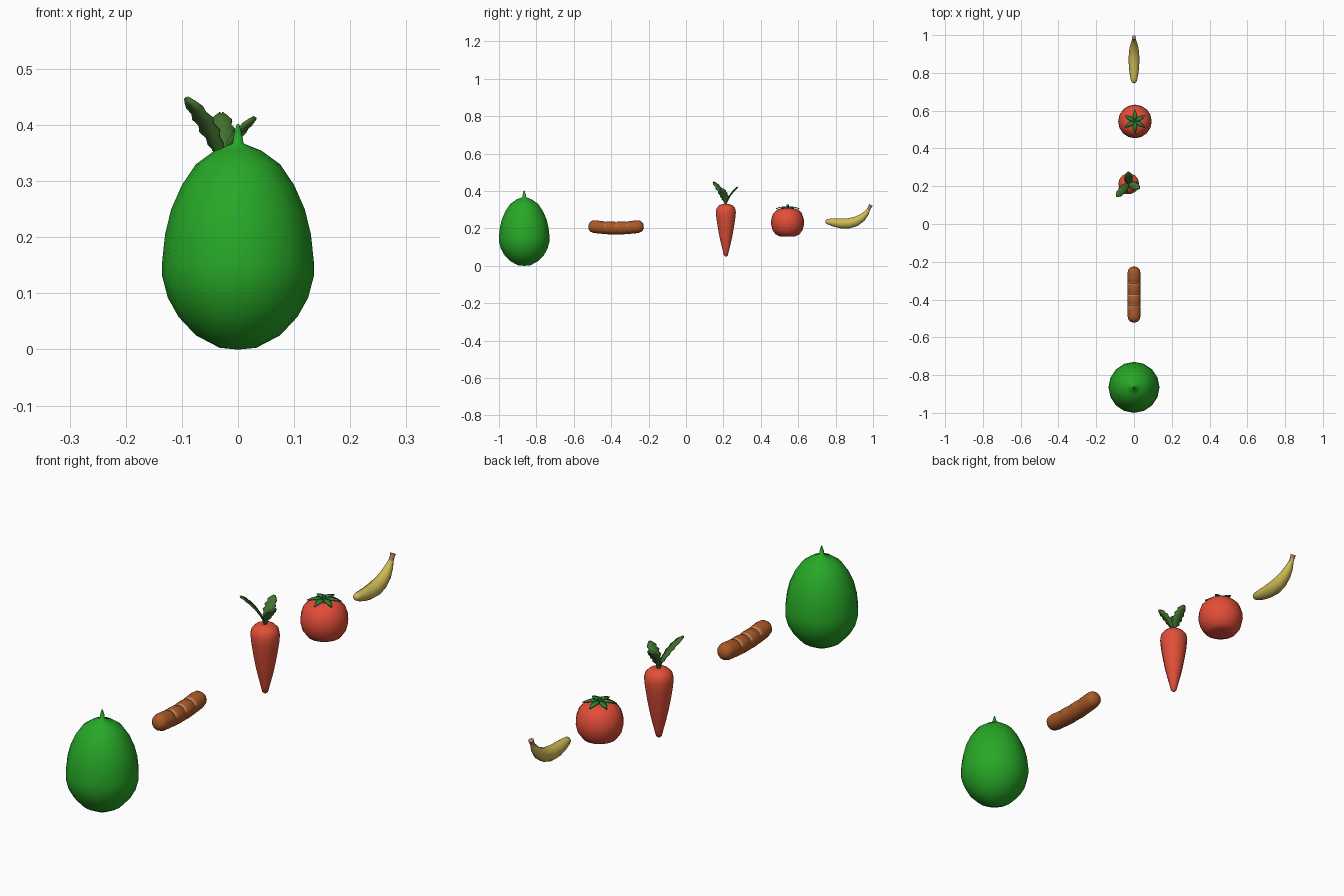
import bpy, math
from mathutils import Vector

if "Cube" in bpy.data.objects:
    bpy.data.objects.remove(bpy.data.objects["Cube"])

def material(name, rgb):
    m = bpy.data.materials.new(name)
    m.diffuse_color = (*rgb, 1)
    m.use_nodes = True
    m.node_tree.nodes["Principled BSDF"].inputs["Base Color"].default_value = m.diffuse_color
    return m

MELON = material("melon green", (0.02, 0.39, 0.02))
RED = material("tomato red", (0.76, 0.075, 0.04))
ORANGE = material("carrot orange red", (0.74, 0.08, 0.04))
LEAF = material("carrot leaf green", (0.055, 0.17, 0.03))
CALYX = material("calyx green", (0.025, 0.22, 0.03))
SAUSAGE = material("sausage brown", (0.40, 0.10, 0.02))
CUT = material("sausage cut", (0.52, 0.23, 0.11))
YELLOW = material("banana yellow", (0.62, 0.49, 0.09))
TIP = material("banana tip", (0.40, 0.20, 0.13))

def build(name, verts, faces, mats, rule=None, thick=0, angle=60):
    me = bpy.data.meshes.new(name)
    me.from_pydata([tuple(v) for v in verts], [], faces)
    for m in mats:
        me.materials.append(m)
    for p in me.polygons:
        p.use_smooth = True
        if rule:
            p.material_index = rule(p)
    me.set_sharp_from_angle(angle=math.radians(angle))
    ob = bpy.data.objects.new(name, me)
    bpy.context.collection.objects.link(ob)
    if thick:
        s = ob.modifiers.new("thickness", 'SOLIDIFY')
        s.thickness, s.offset = thick, 0
    return ob

def ring_faces(rows, n):
    f = [(i*n + j, i*n + (j+1) % n, (i+1)*n + (j+1) % n, (i+1)*n + j)
         for i in range(rows-1) for j in range(n)]
    return f + [tuple(reversed(range(n))), tuple(range((rows-1)*n, rows*n))]

def lathe(name, profile, n, x, y, mat):
    """Turned solid from (radius, z) points, bottom to top."""
    v = [(x + r*math.cos(2*math.pi*j/n), y + r*math.sin(2*math.pi*j/n), z)
         for r, z in profile for j in range(n)]
    return build(name, v, ring_faces(len(profile), n), [mat])

def tube(name, sections, n, mats, rule=None, groove=()):
    """Bent body in the yz plane from (y, z, radius) sections."""
    v = []
    for i, (y, z, r) in enumerate(sections):
        a, b = sections[max(i-1, 0)], sections[min(i+1, len(sections)-1)]
        t = Vector((0, b[0]-a[0], b[1]-a[1])).normalized()
        up = Vector((0, -t.z, t.y))
        for j in range(n):
            an = 2*math.pi*j/n
            k = 0.86 if i in groove and math.sin(an) > 0.3 else 1
            v.append(Vector((0, y, z)) + (Vector((-math.cos(an), 0, 0)) + up*math.sin(an))*r*k)
    return build(name, v, ring_faces(len(sections), n), mats, rule)

# Melon with a small drawn-out stem
lathe("melon", [(0.003, 0), (0.033, 0.003), (0.075, 0.025), (0.106, 0.058), (0.125, 0.092),
                (0.135, 0.13), (0.135, 0.158), (0.13, 0.205), (0.119, 0.25), (0.1, 0.293),
                (0.075, 0.33), (0.042, 0.354), (0.01, 0.367), (0.007, 0.385), (0.002, 0.402)],
      16, 0, -0.865, MELON)

# Sausage: rounded ends, three scored cuts on top
cuts = (-0.42, 0, 0.42)
ts = [(-1, .25), (-.97, .6), (-.9, .88), (-.78, 1), (-.6, 1)]
for c in cuts:
    ts += [(c-.05, 1), (c, 1), (c+.05, 1)]
    if c < 0.4:
        ts.append((c+.21, 1.03))
ts += [(.6, 1), (.78, 1), (.9, .88), (.97, .6), (1, .25)]
groove = [i for i, (t, _) in enumerate(ts) if t in cuts]
N = 16
def cut_rule(p):
    row, col = divmod(p.index, N)
    return int((row in groove or row+1 in groove) and 1 <= col <= N//2 - 2)
tube("sausage", [(-0.374 + .147*t, .202 + .012*t*t, .034*r) for t, r in ts], N,
     [SAUSAGE, CUT], cut_rule, groove)

# Carrot root
CX, CY = -0.028, 0.213
lathe("carrot", [(0.004, 0.05), (0.011, 0.056), (0.018, 0.085), (0.027, 0.12), (0.037, 0.165),
                 (0.045, 0.21), (0.052, 0.255), (0.055, 0.288), (0.05, 0.31), (0.036, 0.324),
                 (0.016, 0.33), (0.004, 0.328)], 14, CX, CY, ORANGE)

# Carrot leaves: stalk widening into a lobed, bent blade
WIDTHS = [.006, .006, .007, .018, .015, .024, .017, .024, .016, .019, .012, .003]
def leaf(name, tip):
    base, tip = Vector((CX, CY, 0.322)), Vector(tip)
    d = tip - base
    side = Vector((-d.y, d.x, 0)).normalized()
    v = []
    for i, w in enumerate(WIDTHS):
        t = i/(len(WIDTHS)-1)
        c = base + Vector((d.x*t**1.35, d.y*t**1.35, d.z*(1.25*t - .25*t*t)))
        v += [c - side*w + Vector((0, 0, .004)), c, c + side*w + Vector((0, 0, .004))]
    f = [(3*i+k, 3*i+k+1, 3*i+k+4, 3*i+k+3) for i in range(len(WIDTHS)-1) for k in (0, 1)]
    build(name, v, f, [LEAF], thick=0.006)
leaf("carrot_leaf_front", (-0.092, 0.147, 0.445))
leaf("carrot_leaf_side", (0.03, 0.19, 0.41))
leaf("carrot_leaf_back", (-0.03, 0.275, 0.418))

# Tomato body and stalk
TX, TY = 0.005, 0.543
lathe("tomato", [(0.005, .163), (.04, .157), (.064, .168), (.081, .192), (.089, .225), (.087, .25),
                 (.077, .28), (.056, .301), (.03, .309), (.005, .302)], 16, TX, TY, RED)
lathe("tomato_stalk", [(.009, .3), (.006, .312), (.007, .327)], 8, TX, TY, CALYX)

# Tomato calyx: star of pointed leaves
v, f = [], []
for k in range(6):
    a = 2*math.pi*k/6 + math.pi/2
    o, s = Vector((math.cos(a), math.sin(a), 0)), Vector((-math.sin(a), math.cos(a), 0))
    b = len(v)
    for r, w, z in ((.002, .004, .313), (.025, .012, .315), (.045, .008, .311), (.063, .001, .305)):
        v += [Vector((TX, TY, z)) + o*r - s*w, Vector((TX, TY, z)) + o*r + s*w]
    f += [(b+2*i, b+2*i+2, b+2*i+3, b+2*i+1) for i in range(3)]
build("tomato_calyx", v, f, [CALYX], thick=0.004)

# Banana with a brown stalk end
ban = [(.746, .239, .006), (.752, .238, .013), (.768, .235, .018), (.795, .230, .023),
       (.83, .226, .027), (.87, .227, .029), (.908, .237, .027), (.94, .256, .022),
       (.962, .279, .016), (.975, .3, .010), (.982, .313, .009), (.988, .325, .011)]
NB = 10
tube("banana", ban, NB, [YELLOW, TIP],
     lambda p: int(p.center.z > .304))
